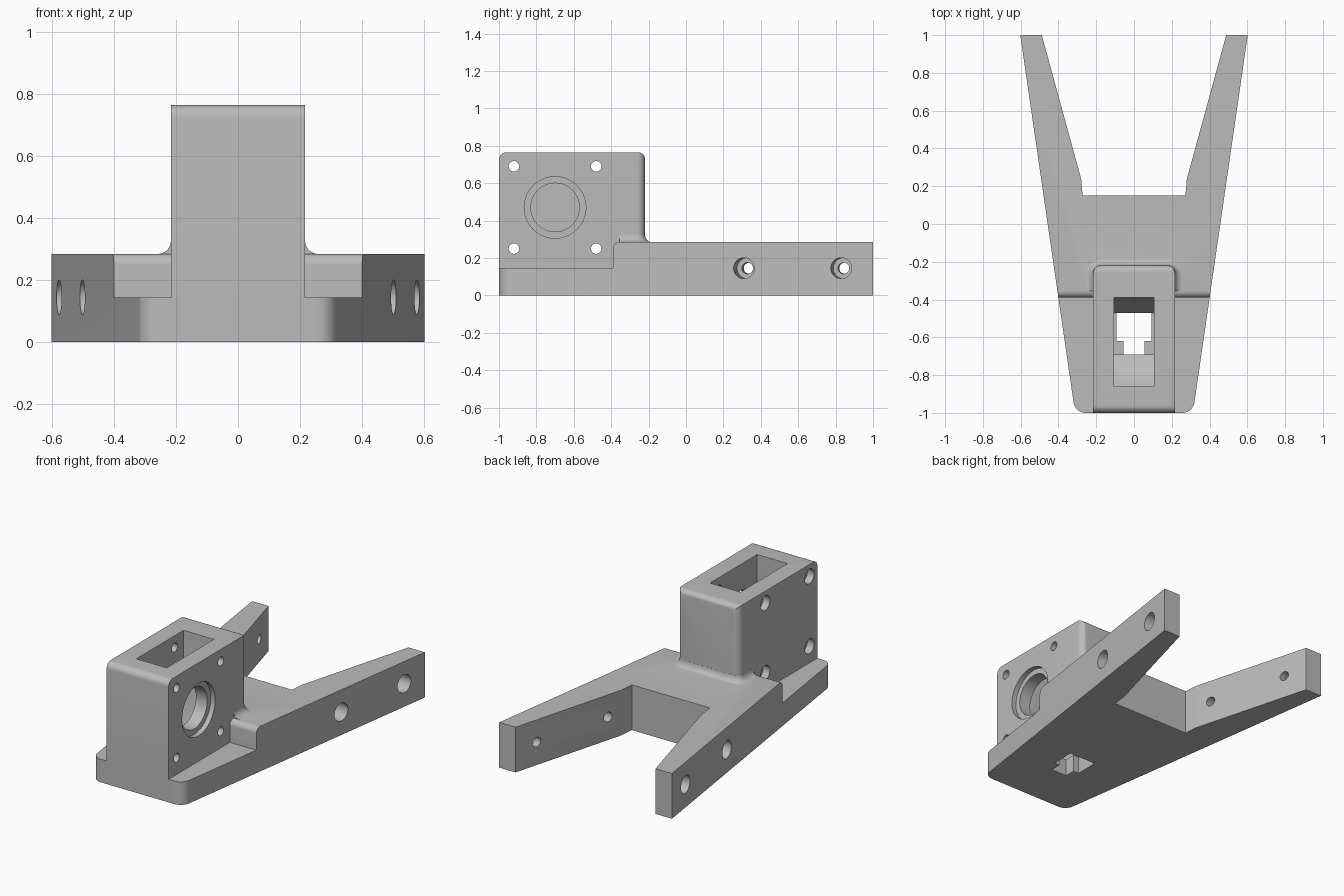
import bpy
import bmesh
from math import sin, cos, pi, radians, atan2
from mathutils import Vector, Matrix

if "Cube" in bpy.data.objects:
    bpy.data.objects.remove(bpy.data.objects["Cube"], do_unlink=True)

grey = bpy.data.materials.new("plain_grey")
grey.use_nodes = True
grey.diffuse_color = (0.5, 0.5, 0.5, 1)
grey.node_tree.nodes["Principled BSDF"].inputs["Base Color"].default_value = (0.5, 0.5, 0.5, 1)


def finish(bm, name):
    bmesh.ops.recalc_face_normals(bm, faces=bm.faces)
    mesh = bpy.data.meshes.new(name)
    bm.to_mesh(mesh)
    bm.free()
    mesh.materials.append(grey)
    obj = bpy.data.objects.new(name, mesh)
    bpy.context.collection.objects.link(obj)
    return obj


def rounded(corners, steps=8):
    """Outline from (a, b, radius) corners, rounding those with a radius."""
    out = []
    for i, (a, b, r) in enumerate(corners):
        p = Vector((a, b))
        if not r:
            out.append(p)
            continue
        start = p + (Vector(corners[i - 1][:2]) - p).normalized() * r
        end = p + (Vector(corners[(i + 1) % len(corners)][:2]) - p).normalized() * r
        for k in range(steps + 1):
            t = k / steps * pi / 2
            out.append(p + (start - p) * (1 - sin(t)) + (end - p) * (1 - cos(t)))
    return out


def prism(name, outline, low, high, axis="z"):
    """Extrude an xy outline along z, or a yz outline along x."""
    bm = bmesh.new()
    place = (lambda p, h: (p[0], p[1], h)) if axis == "z" else (lambda p, h: (h, p[0], p[1]))
    face = bm.faces.new([bm.verts.new(place(p, low)) for p in outline])
    new = bmesh.ops.extrude_face_region(bm, geom=[face])["geom"]
    shift = Vector(place((0, 0), high - low))
    bmesh.ops.translate(bm, vec=shift, verts=[g for g in new if isinstance(g, bmesh.types.BMVert)])
    return finish(bm, name)


def drill(start, direction, radius, length):
    """Cylinder running from start along direction."""
    bm = bmesh.new()
    d = Vector(direction).normalized()
    turn = d.to_track_quat("Z", "Y").to_matrix().to_4x4()
    bmesh.ops.create_cone(bm, cap_ends=True, segments=40, radius1=radius, radius2=radius, depth=length,
                          matrix=Matrix.Translation(Vector(start) + d * length / 2) @ turn)
    return finish(bm, "drill")


def combine(obj, other, operation):
    mod = obj.modifiers.new("cut", "BOOLEAN")
    mod.operation = operation
    mod.solver = "EXACT"
    mod.object = other
    bpy.context.view_layer.objects.active = obj
    bpy.ops.object.modifier_apply(modifier=mod.name)
    bpy.data.objects.remove(other, do_unlink=True)


# Forked base: tapered plan, stepped side
half_plan = [(0.312, -1, 0.055), (0.602, 1, 0), (0.488, 1, 0), (0.28, 0.24, 0), (0.272, 0.15, 0)]
plan = half_plan + [(-x, y, r) for x, y, r in reversed(half_plan)]
body = prism("forked_bracket", rounded(plan), 0, 0.285)
side = [(-1.1, -0.1, 0), (1.1, -0.1, 0), (1.1, 0.4, 0), (1.1, 0.285, 0),
        (-0.39, 0.285, 0.035), (-0.39, 0.145, 0), (-1.1, 0.145, 0)]
side.pop(2)
combine(body, prism("side", rounded(side), -1, 1, "x"), "INTERSECT")

# Upright housing with rounded top and rear edges
W = 0.216
tower = prism("tower", rounded([(-1, 0, 0), (-0.22, 0, 0), (-0.22, 0.765, 0.035), (-1, 0.765, 0.04)]),
              -W, W, "x")
tower_plan = [(-W, -1.1, 0), (W, -1.1, 0), (W, -0.22, 0.04), (-W, -0.22, 0.04)]
combine(tower, prism("plan", rounded(tower_plan), -0.1, 1), "INTERSECT")
combine(body, tower, "UNION")

# Concave fillet where the housing meets the base
bm = bmesh.new()
R, rings = 0.042, []
levels = [(R + 0.0, 0.25)] + [(R * (1 - sin(t)), 0.285 + R * (1 - cos(t)))
                              for t in [k / 8 * pi / 2 for k in range(9)]]
for off, z in levels:
    w, back = W + off + 0.0005, -0.22 + off * 0.8 + 0.0005
    outline = rounded([(-w, -0.355, 0), (w, -0.355, 0), (w, back, 0.04 + off), (-w, back, 0.04 + off)])
    rings.append([bm.verts.new((p.x, p.y, z)) for p in outline])
for a, b in zip(rings, rings[1:]):
    for i in range(len(a)):
        bm.faces.new((a[i - 1], a[i], b[i], b[i - 1]))
bm.faces.new(rings[0])
bm.faces.new(rings[-1])
combine(body, finish(bm, "fillet"), "UNION")

# Inner pocket open at the top, with a stepped floor opening
pocket = [(-0.86, 0.9), (-0.86, 0.2), (-0.82, 0.195), (-0.77, 0.17), (-0.69, 0.11),
          (-0.47, 0.11), (-0.452, 0.17), (-0.39, 0.45), (-0.39, 0.9)]
combine(body, prism("pocket", pocket, -0.106, 0.106, "x"), "DIFFERENCE")
slot = [(0.055, -0.69), (0.055, -0.62), (0.093, -0.62), (0.093, -0.472)]
slot += [(-x, y) for x, y in reversed(slot)]
combine(body, prism("slot", slot, -0.1, 0.15), "DIFFERENCE")

# Stepped bore in the left wall
combine(body, drill((0.3, -0.7, 0.47), (-1, 0, 0), 0.165, 0.115), "DIFFERENCE")
combine(body, drill((0.3, -0.7, 0.47), (-1, 0, 0), 0.13, 0.22), "DIFFERENCE")

# Four through holes, counterbored on the right wall
for y in (-0.92, -0.48):
    for z in (0.25, 0.69):
        combine(body, drill((-0.3, y, z), (1, 0, 0), 0.028, 0.6), "DIFFERENCE")
        combine(body, drill((-0.3, y, z), (1, 0, 0), 0.046, 0.13), "DIFFERENCE")

# Counterbored holes through both arms, square to the outer faces
for s in (-1, 1):
    for y, depth in ((0.31, 0.13), (0.83, 0.09)):
        axis = Vector((-s, 0.145, 0)).normalized()
        face = Vector((s * (0.457 + 0.145 * y), y, 0.145))
        start = face - axis * 0.1
        combine(body, drill(start, axis, 0.03, 0.4), "DIFFERENCE")
        combine(body, drill(start, axis, 0.056, 0.1 + depth), "DIFFERENCE")

bpy.ops.object.select_all(action="DESELECT")
body.select_set(True)
bpy.context.view_layer.objects.active = body
bpy.ops.object.shade_smooth_by_angle(angle=radians(30))
